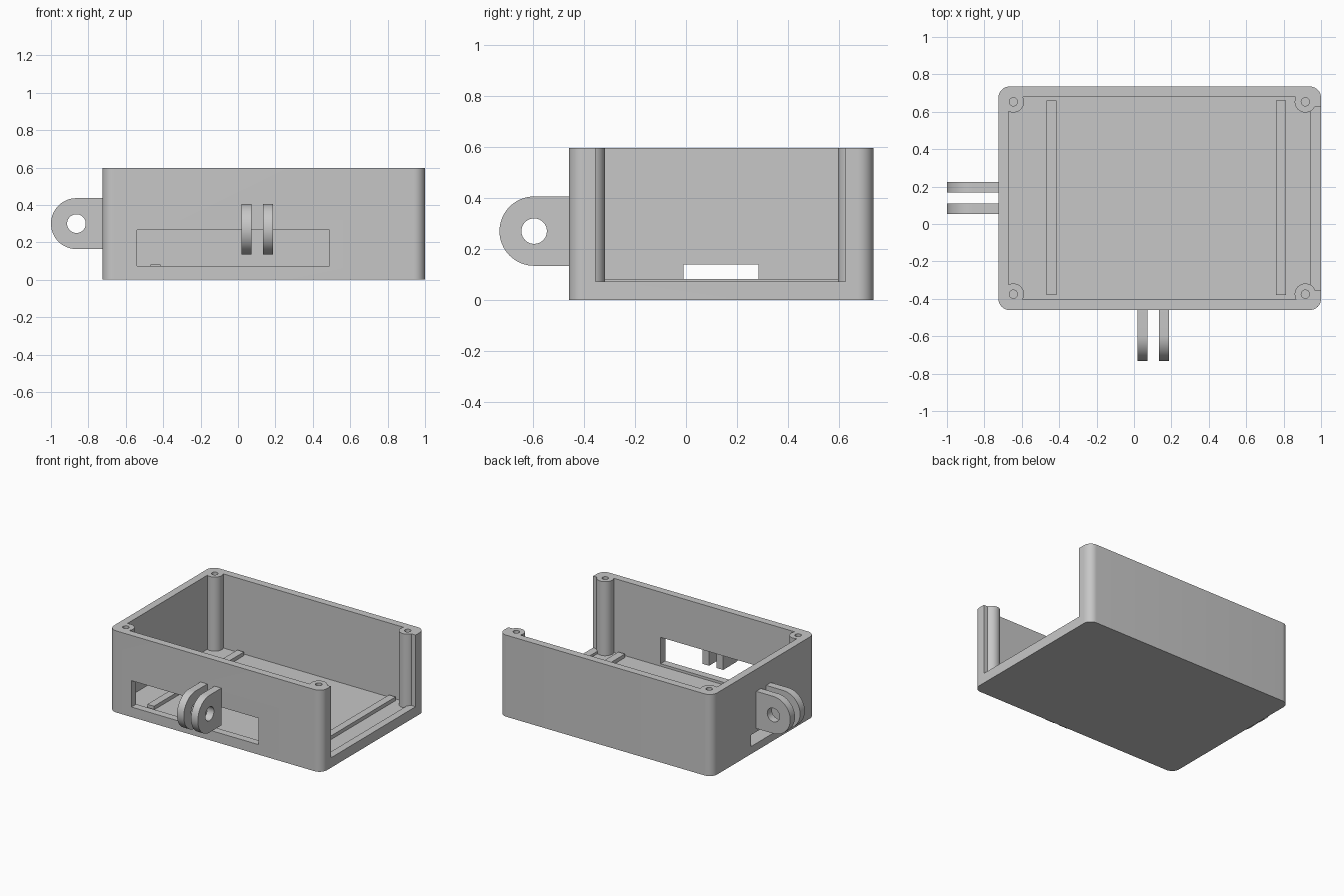
import bpy, bmesh, math
from mathutils import Matrix, Vector

if "Cube" in bpy.data.objects:
    bpy.data.objects.remove(bpy.data.objects["Cube"], do_unlink=True)

grey = bpy.data.materials.new("Light grey plastic")
grey.use_nodes = True
grey.diffuse_color = (0.57, 0.57, 0.57, 1)
grey.node_tree.nodes["Principled BSDF"].inputs["Base Color"].default_value = grey.diffuse_color


def prism(name, outline, z0, z1, frame=Matrix()):
    """Extrude a closed 2D outline from z0 to z1, then place it with a frame."""
    bm = bmesh.new()
    base = bm.faces.new([bm.verts.new((x, y, z0)) for x, y in outline])
    top = bmesh.ops.extrude_face_region(bm, geom=[base])["geom"]
    bmesh.ops.translate(bm, vec=(0, 0, z1 - z0),
                        verts=[v for v in top if isinstance(v, bmesh.types.BMVert)])
    bm.normal_update()
    bmesh.ops.recalc_face_normals(bm, faces=bm.faces)
    bm.transform(frame)
    bm.normal_update()
    mesh = bpy.data.meshes.new(name)
    bm.to_mesh(mesh)
    bm.free()
    mesh.materials.append(grey)
    ob = bpy.data.objects.new(name, mesh)
    bpy.context.collection.objects.link(ob)
    return ob


def arc(cx, cy, r, start, end, n):
    return [(cx + r * math.cos(math.radians(start + (end - start) * i / n)),
             cy + r * math.sin(math.radians(start + (end - start) * i / n)))
            for i in range(n + 1)]


def circle(cx, cy, r, n=40):
    return arc(cx, cy, r, 0, 360, n)[:-1]


def rect(x0, x1, y0, y1):
    return [(x0, y0), (x1, y0), (x1, y1), (x0, y1)]


def combine(ob, other, operation):
    mod = ob.modifiers.new(operation, "BOOLEAN")
    mod.operation, mod.solver, mod.object = operation, "EXACT", other
    bpy.context.view_layer.objects.active = ob
    bpy.ops.object.modifier_apply(modifier=mod.name)
    bpy.data.objects.remove(other, do_unlink=True)


def smooth(ob):
    bpy.ops.object.select_all(action="DESELECT")
    ob.select_set(True)
    bpy.context.view_layer.objects.active = ob
    bpy.ops.object.shade_smooth_by_angle(angle=math.radians(30))


LEFT, RIGHT, FRONT, BACK, TOP = -0.725, 1.0, -0.46, 0.735, 0.597
WALL, R = 0.055, 0.06

# Tray body with rounded vertical corners
outline = (arc(RIGHT - R, BACK - R, R, 0, 90, 10) + arc(LEFT + R, BACK - R, R, 90, 180, 10)
           + arc(LEFT + R, FRONT + R, R, 180, 270, 10) + arc(RIGHT - R, FRONT + R, R, 270, 360, 10))
body = prism("case_body", outline, 0, TOP)

# Cavity, open end, front window and side window
cuts = [
    (rect(LEFT + WALL, RIGHT - WALL, FRONT + WALL, BACK - WALL), WALL, 0.8),
    (rect(0.9, 1.2, -0.355, 0.625), 0.073, 0.8),
    (rect(-0.541, 0.489, -0.6, -0.35), 0.073, 0.266),
    (rect(-0.9, -0.6, -0.01, 0.285), WALL, 0.14),
]
for shape, z0, z1 in cuts:
    combine(body, prism("cutter", shape, z0, z1), "DIFFERENCE")

# Corner screw posts
corners = [(x, y) for x in (-0.645, 0.916) for y in (-0.375, 0.653)]
for x, y in corners:
    combine(body, prism("post", circle(x, y, 0.057), 0.03, TOP), "UNION")
for x, y in corners:
    combine(body, prism("cutter", circle(x, y, 0.022, 24), 0.08, 0.8), "DIFFERENCE")
smooth(body)

# Floor rails
for name, x in (("left_rail", -0.441), ("right_rail", 0.787)):
    prism(name, rect(x - 0.027, x + 0.027, -0.38, 0.66), 0.05, 0.082)


def hinge_lug(name, origin, outward, across, thickness):
    """Round-ended plate with a bolt hole, centred on the bolt axis."""
    u, w = Vector(outward), Vector(across)
    v = w.cross(u)
    frame = Matrix.Translation(origin) @ Matrix((u, v, w)).transposed().to_4x4()
    lug = prism(name, [(-0.14, -0.136)] + arc(0, 0, 0.136, -90, 90, 32) + [(-0.14, 0.136)],
                -thickness / 2, thickness / 2, frame)
    combine(lug, prism("cutter", circle(0, 0, 0.05), -0.1, 0.1, frame), "DIFFERENCE")
    smooth(lug)


# Paired hinge lugs on the front and the side
for i, x in enumerate((0.046, 0.16)):
    hinge_lug(f"front_lug_{i + 1}", (x, -0.596, 0.27), (0, -1, 0), (1, 0, 0), 0.055)
for i, y in enumerate((0.082, 0.196)):
    hinge_lug(f"side_lug_{i + 1}", (-0.864, y, 0.3), (-1, 0, 0), (0, 1, 0), 0.055)
